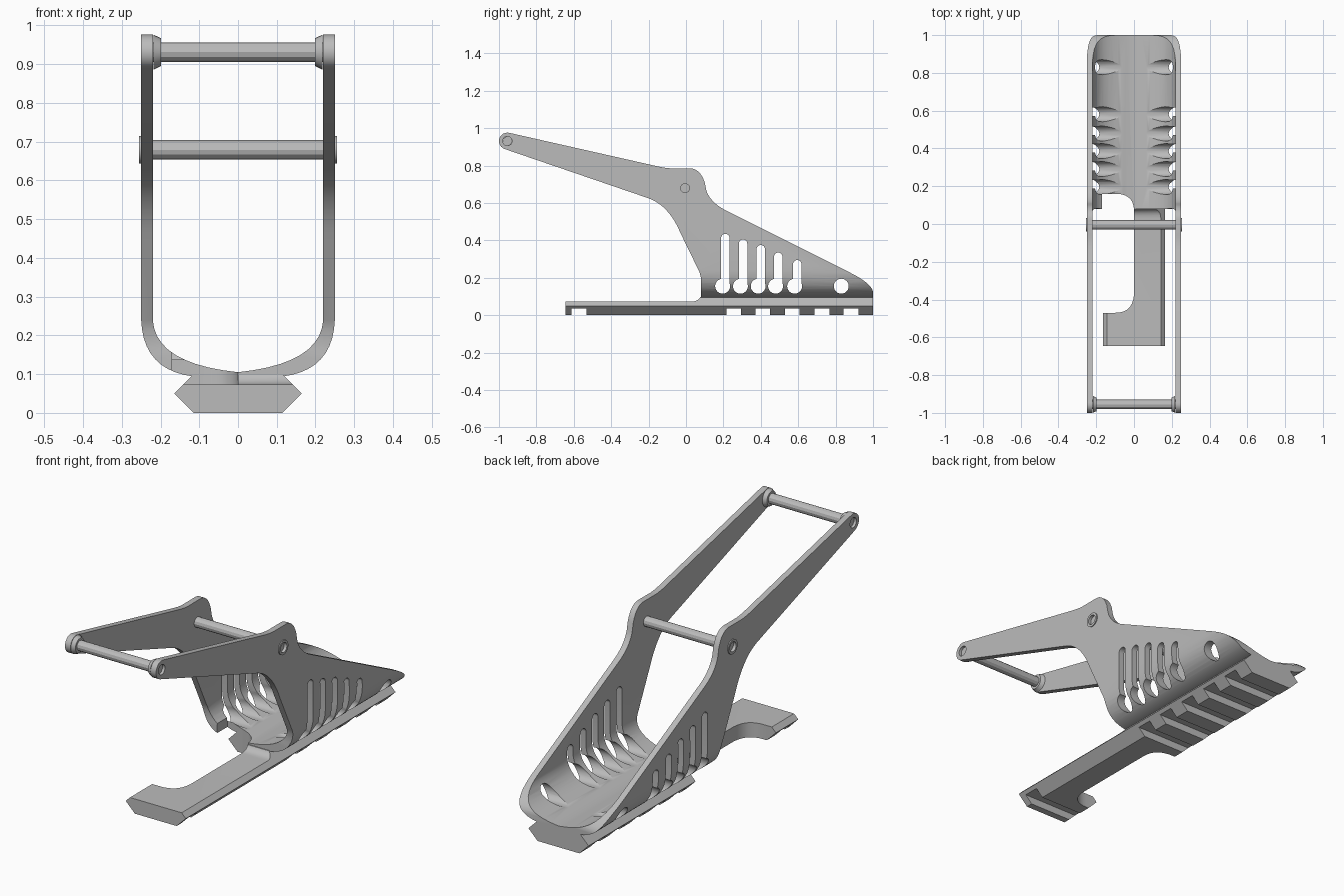
import bpy, bmesh
from math import cos, sin, radians
from mathutils import Vector

cube = bpy.data.objects.get("Cube")
if cube:
    bpy.data.objects.remove(cube)

GREY = (0.5, 0.5, 0.5, 1)
mat = bpy.data.materials.new("plain grey")
mat.use_nodes = True
mat.diffuse_color = GREY
mat.node_tree.nodes["Principled BSDF"].inputs["Base Color"].default_value = GREY


def bend(a, ctrl, b, n=10):
    """Points on a curve from a to b pulled towards ctrl."""
    a, ctrl, b = Vector(a), Vector(ctrl), Vector(b)
    return [tuple(a.lerp(ctrl, i / n).lerp(ctrl.lerp(b, i / n), i / n)) for i in range(n + 1)]


def arc(cu, cv, r, start, end, n=12):
    angles = [radians(start + (end - start) * i / n) for i in range(n + 1)]
    return [(cu + r * cos(t), cv + r * sin(t)) for t in angles]


def prism(name, profile, axis, lo, hi):
    """Extrude a 2D profile along the given axis."""
    place = {"x": lambda u, v, d: (d, u, v),
             "y": lambda u, v, d: (u, d, v),
             "z": lambda u, v, d: (u, v, d)}[axis]
    bm = bmesh.new()
    rings = [[bm.verts.new(place(u, v, d)) for u, v in profile] for d in (lo, hi)]
    n = len(profile)
    for i in range(n):
        j = (i + 1) % n
        bm.faces.new((rings[0][i], rings[0][j], rings[1][j], rings[1][i]))
    for ring in rings:
        bm.faces.new(ring)
    bmesh.ops.recalc_face_normals(bm, faces=bm.faces)
    mesh = bpy.data.meshes.new(name)
    bm.to_mesh(mesh)
    bm.free()
    mesh.materials.append(mat)
    obj = bpy.data.objects.new(name, mesh)
    bpy.context.collection.objects.link(obj)
    return obj


def combine(obj, cutter, operation="DIFFERENCE"):
    """Apply one boolean and discard the cutter."""
    mod = obj.modifiers.new("cut", "BOOLEAN")
    mod.operation, mod.solver, mod.object = operation, "EXACT", cutter
    bpy.context.view_layer.update()
    graph = bpy.context.evaluated_depsgraph_get()
    mesh = bpy.data.meshes.new_from_object(obj.evaluated_get(graph))
    obj.modifiers.clear()
    obj.data = mesh
    bpy.data.objects.remove(cutter)


def smooth(obj):
    bpy.ops.object.select_all(action="DESELECT")
    obj.select_set(True)
    bpy.context.view_layer.objects.active = obj
    bpy.ops.object.shade_smooth_by_angle(angle=radians(25))


def rod(name, y, z, r, lo, hi, sides=24):
    return prism(name, arc(y, z, r, 0, 360 - 360 / sides, sides - 1), "x", lo, hi)


def mirror_x(points):
    return points + [(-u, v) for u, v in reversed(points)]


END = (-0.955, 0.931)    # front crossbar centre (y, z)
PIVOT = (-0.005, 0.679)  # pivot pin centre

# U-shaped channel section
outer = [(0.25, 1.1)] + bend((0.25, 0.24), (0.245, 0.11), (0.115, 0.094))
inner = [(0.22, 1.1)] + bend((0.22, 0.24), (0.213, 0.127), (0, 0.105))
section = mirror_x(outer) + [(-u, v) for u, v in inner] + inner[-2::-1]
frame = prism("channel_frame", section, "y", -1.2, 1.2)

# Side silhouette of the arms and body
side = [(1.0, 0.05)]
side += bend((1.0, 0.12), (1.0, 0.165), (0.88, 0.226), 8)
side += bend((0.2, 0.567), (0.125, 0.61), (0.108, 0.67), 8)
side += bend((0.1, 0.71), (0.075, 0.785), (0.02, 0.785), 8)
side += bend((-0.06, 0.785), (-0.09, 0.783), (-0.14, 0.793), 4)
side += arc(*END, 0.045, 78, 251)
side += bend((-0.2, 0.625), (-0.09, 0.585), (-0.03, 0.44), 10)
side += bend((0.07, 0.235), (0.085, 0.2), (0.08, 0.15), 5) + [(0.08, 0.05)]
combine(frame, prism("side_cutter", side, "x", -0.4, 0.4), "INTERSECT")

# Vent slots with wider feet, running through both walls
for y, top in ((0.21, 0.435), (0.305, 0.405), (0.4, 0.375), (0.493, 0.335), (0.595, 0.295)):
    slot = arc(y, top - 0.0225, 0.0225, 0, 180) + arc(y - 0.014, 0.155, 0.04, 102, 382, 20)
    combine(frame, prism("slot_cutter", slot, "x", -0.4, 0.4))
combine(frame, rod("round_cutter", 0.83, 0.155, 0.04, -0.4, 0.4))

# Dovetail rail with a lowered front tongue
rail = prism("rail", mirror_x([(0.115, 0), (0.165, 0.05), (0.117, 0.098)]), "y", -0.645, 1)
step = [(-0.8, 0.073)] + bend((0.03, 0.073), (0.078, 0.073), (0.082, 0.12), 6) + [(-0.8, 0.12)]
combine(rail, prism("step_cutter", step, "x", -0.3, 0.3))
for y in (-0.572, 0.255, 0.41, 0.567, 0.727, 0.882):
    gap = [(y - 0.039, -0.1), (y + 0.039, -0.1), (y + 0.039, 0.036), (y - 0.039, 0.036)]
    combine(rail, prism("gap_cutter", gap, "x", -0.3, 0.3))

# Rounded notch on the right, through rail and floor
notch = [(-0.17, 0.16)] + bend((-0.09, 0.16), (0, 0.155), (0, 0.07))
notch += bend((0, -0.37), (-0.005, -0.47), (-0.1, -0.47)) + [(-0.17, -0.47)]
for part in (rail, frame):
    combine(part, prism("notch_cutter", notch, "z", -0.1, 0.2))

# Bosses and pin recesses on both sides
for s, label in ((1, "left"), (-1, "right")):
    boss = rod(label + "_arm_boss", *END, 0.045, s * 0.218, s * 0.199)
    for v in boss.data.vertices:
        if abs(v.co.x) < 0.21:
            v.co.y = END[0] + (v.co.y - END[0]) * 0.8
            v.co.z = END[1] + (v.co.z - END[1]) * 0.8
    head = rod(label + "_pivot_head", *PIVOT, 0.036, s * 0.249, s * 0.255)
    combine(head, rod("head_cutter", *PIVOT, 0.024, s * 0.2, s * 0.3))
    smooth(boss)
    smooth(head)
for centre in (END, PIVOT):
    combine(frame, rod("pin_cutter", *centre, 0.025, -0.4, 0.4))

# Crossbars
rod("front_crossbar", *END, 0.025, -0.237, 0.237, 12)
rod("pivot_crossbar", *PIVOT, 0.025, -0.24, 0.24, 12)

smooth(frame)
smooth(rail)
